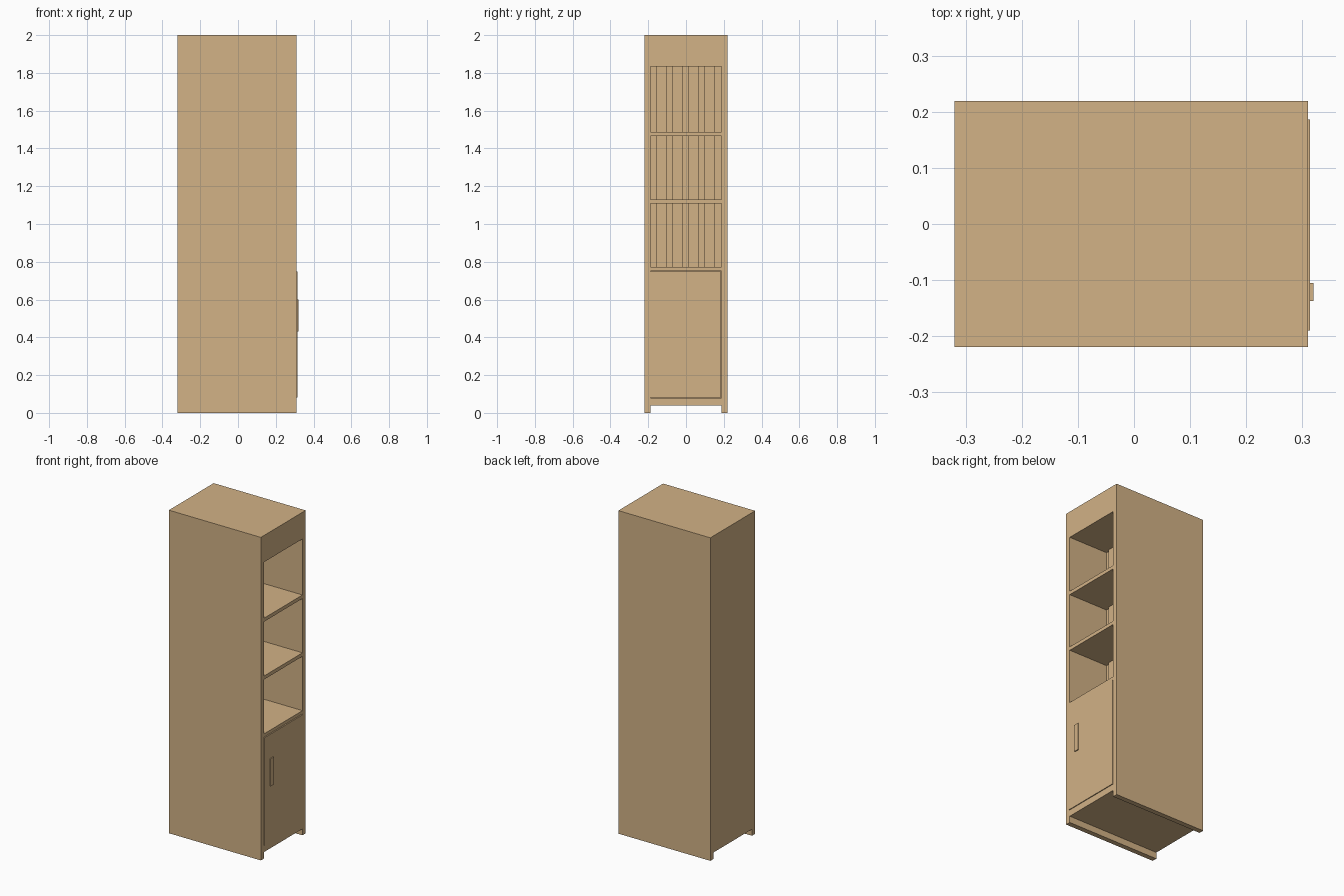
import bpy
import bmesh

if "Cube" in bpy.data.objects:
    bpy.data.objects.remove(bpy.data.objects["Cube"])

# Single light wood colour
wood = bpy.data.materials.new("light wood")
wood.diffuse_color = (0.645, 0.445, 0.238, 1.0)
wood.use_nodes = True
wood.node_tree.nodes["Principled BSDF"].inputs["Base Color"].default_value = wood.diffuse_color


def box(name, x, y, z):
    """Axis-aligned box from (min, max) ranges."""
    mesh = bpy.data.meshes.new(name)
    bm = bmesh.new()
    bmesh.ops.create_cube(bm, size=1.0)
    for v in bm.verts:
        v.co = [r[0] if c < 0 else r[1] for c, r in zip(v.co, (x, y, z))]
    bm.to_mesh(mesh)
    bm.free()
    mesh.materials.append(wood)
    obj = bpy.data.objects.new(name, mesh)
    bpy.context.collection.objects.link(obj)
    return obj


BACK, FRONT = -0.32, 0.31     # the open side faces +x
OUT, INN = 0.219, 0.188       # outer and inner faces of the side panels
INSET = 0.05                  # plane of the shelf backs
inner = (-INN, INN)

# Side panels reach the ground and act as feet
box("left_side_panel", (BACK, FRONT), (-OUT, -INN), (0, 2))
box("right_side_panel", (BACK, FRONT), (INN, OUT), (0, 2))

# Top block, plinth and outer back
box("top_block", (BACK, FRONT), inner, (1.835, 2.0))
box("bottom_board", (BACK, FRONT), inner, (0.04, 0.08))
box("outer_back_panel", (BACK, BACK + 0.02), inner, (0.08, 1.835))

# Shelves
for i, (low, high) in enumerate([(0.752, 0.772), (1.108, 1.130), (1.466, 1.488)]):
    box(f"shelf_{i + 1}", (INSET - 0.02, FRONT), inner, (low, high))

# Back of the shelf bays with four upright slats in each bay
box("bay_back_panel", (INSET - 0.02, INSET - 0.008), inner, (0.08, 1.835))
for bay, (low, high) in enumerate([(0.772, 1.108), (1.130, 1.466), (1.488, 1.835)]):
    for k in range(4):
        y = -0.158 + k * 0.0843
        box(f"back_slat_{bay + 1}_{k + 1}", (INSET - 0.008, INSET + 0.004),
            (y, y + 0.058), (low, high))

# Door and its handle
box("door", (FRONT - 0.02, FRONT + 0.004), (-0.19, 0.186), (0.081, 0.749))
box("door_handle", (FRONT, 0.32), (-0.137, -0.105), (0.43, 0.60))
